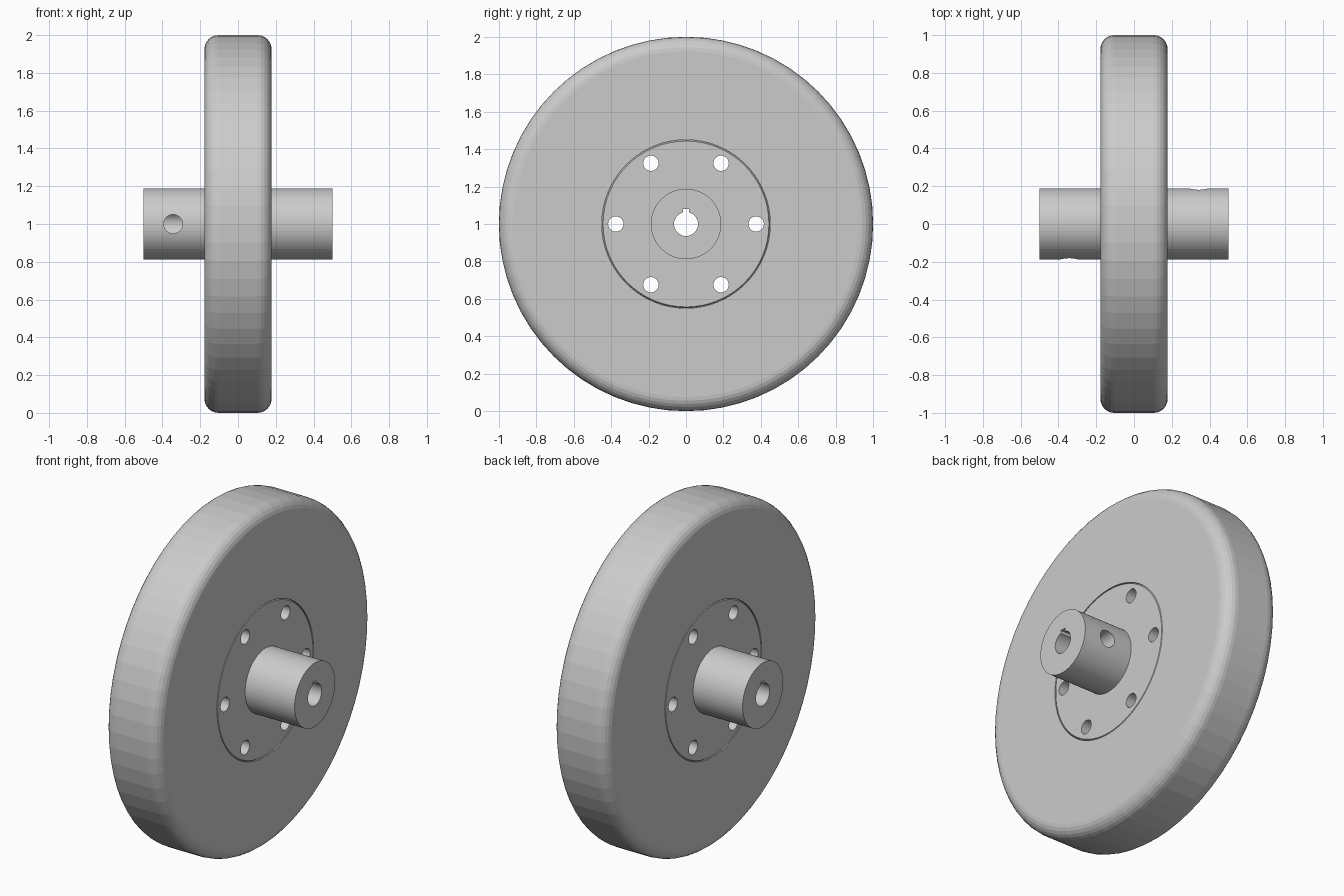
import bpy, bmesh
from math import pi, sin, cos, radians
from mathutils import Matrix, Vector

if "Cube" in bpy.data.objects:
    bpy.data.objects.remove(bpy.data.objects["Cube"])

CENTRE = Vector((0, 0, 1))


def finish(bm, name):
    bmesh.ops.recalc_face_normals(bm, faces=bm.faces)
    mesh = bpy.data.meshes.new(name)
    bm.to_mesh(mesh)
    bm.free()
    obj = bpy.data.objects.new(name, mesh)
    bpy.context.collection.objects.link(obj)
    return obj


def lathe(name, half, sides):
    """Spin a half profile of (x, radius), mirrored in x, around the axle."""
    profile = half + [(-x, r) for x, r in reversed(half)]
    bm = bmesh.new()
    rings = []
    for i in range(sides):
        a = 2 * pi * i / sides
        rings.append([bm.verts.new((x, r * cos(a), 1 + r * sin(a))) for x, r in profile])
    n = len(profile)
    for i in range(sides):
        p, q = rings[i], rings[(i + 1) % sides]
        for j in range(n):
            k = (j + 1) % n
            bm.faces.new((p[j], p[k], q[k], q[j]))
    return finish(bm, name)


def cylinder(name, centre, radius, depth, axis, sides=32):
    bm = bmesh.new()
    rot = Matrix.Rotation(pi / 2, 4, 'Y' if axis == 'X' else 'X')
    bmesh.ops.create_cone(bm, cap_ends=True, segments=sides, radius1=radius,
                          radius2=radius, depth=depth,
                          matrix=Matrix.Translation(centre) @ rot)
    return finish(bm, name)


def cut(obj, cutter):
    mod = obj.modifiers.new("cut", 'BOOLEAN')
    mod.operation = 'DIFFERENCE'
    mod.solver = 'EXACT'
    mod.object = cutter
    bpy.context.view_layer.objects.active = obj
    bpy.ops.object.modifier_apply(modifier=mod.name)
    bpy.data.objects.remove(cutter)


# Tyre ring with rounded shoulders
W, R, F = 0.178, 1.0, 0.075
shoulder = [(W - F + F * cos(radians(a)), R - F + F * sin(radians(a)))
            for a in range(0, 91, 15)]
lathe("tyre", [(W, 0.45)] + shoulder, 64)

# Hub: bored barrel with a bolt flange, chamfered to leave a fine groove
hub = lathe("hub", [(0.5, 0.064), (0.5, 0.188), (W, 0.188),
                    (W, 0.443), (W - 0.01, 0.4495)], 64)

# Keyway along the top of the bore
bm = bmesh.new()
bmesh.ops.create_cube(bm, size=1, matrix=Matrix.Translation((0, 0, 1.04))
                      @ Matrix.Diagonal((1.2, 0.034, 0.08, 1)))
cut(hub, finish(bm, "keyway_cutter"))

# Six bolt holes through the flange
for i in range(6):
    a = i * pi / 3
    pos = CENTRE + Vector((0, 0.375 * cos(a), 0.375 * sin(a)))
    cut(hub, cylinder("bolt_cutter", pos, 0.041, 0.6, 'X'))

# Set screw holes on opposite sides of the two barrel ends
for s in (-1, 1):
    cut(hub, cylinder("screw_cutter", CENTRE + Vector((0.343 * s, 0.15 * s, 0)),
                      0.05, 0.3, 'Y'))
